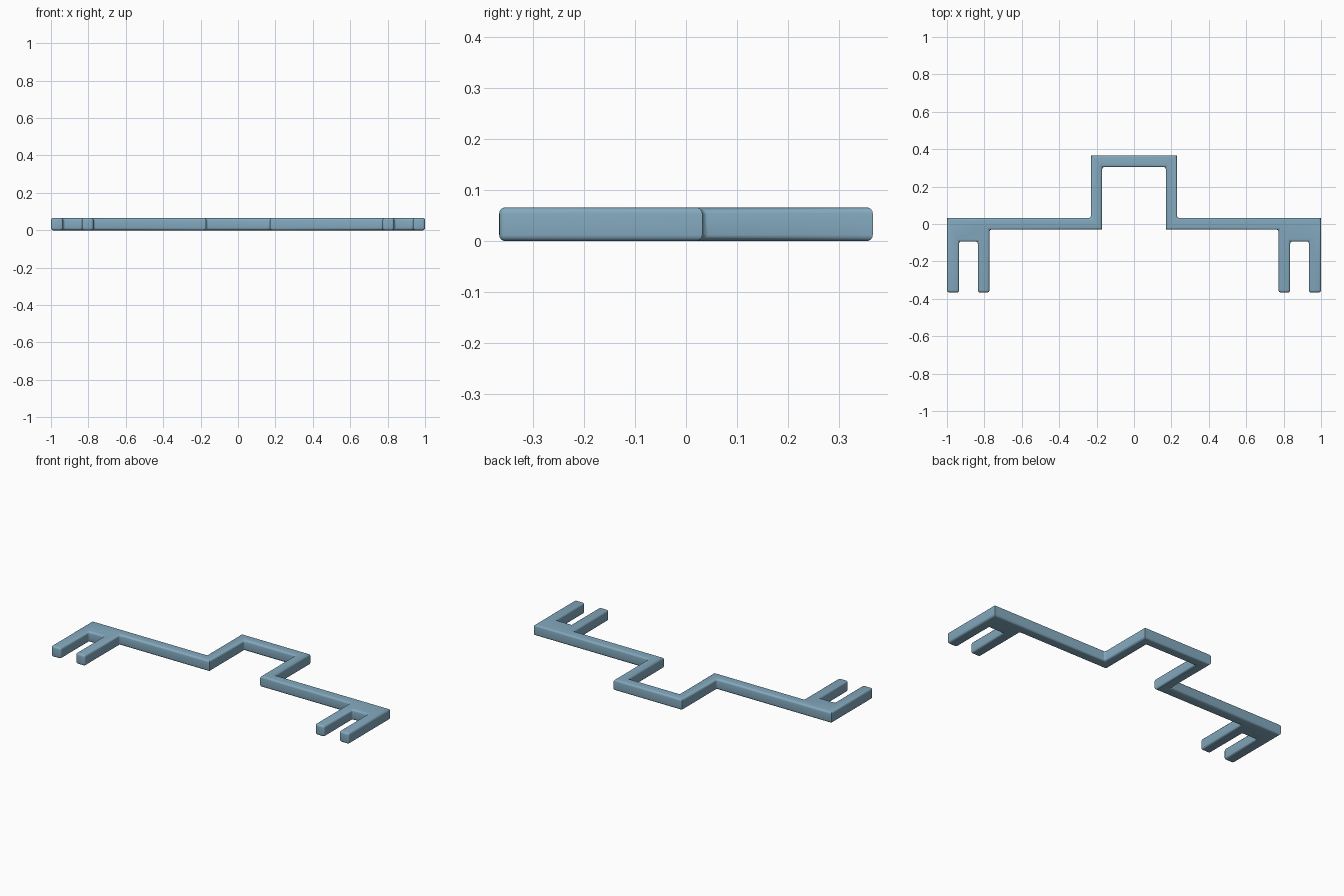
import bpy, bmesh

if "Cube" in bpy.data.objects:
    bpy.data.objects.remove(bpy.data.objects["Cube"])

HEIGHT = 0.066
ROUND = 0.012

# Right half of the plan outline: (x, y, rounded corner?)
half = [
    (0.17, 0.305, 1), (0.17, -0.03, 0),                       # inside of the hump
    (0.773, -0.03, 1), (0.773, -0.366, 1), (0.835, -0.366, 1),  # inner prong
    (0.835, -0.093, 1), (0.935, -0.093, 1),                   # slot
    (0.935, -0.366, 1), (1.0, -0.366, 1),                     # outer prong
    (1.0, 0.032, 0), (0.23, 0.032, 1), (0.23, 0.366, 0),      # back edge and hump
]
outline = half + [(-x, y, r) for x, y, r in reversed(half)]

# Extruded bracket with marked edges to round
bm = bmesh.new()
weight = bm.edges.layers.float.new("bevel_weight_edge")
bottom = [bm.verts.new((x, y, 0)) for x, y, r in outline]
top = [bm.verts.new((x, y, HEIGHT)) for x, y, r in outline]
bm.faces.new(top)
bm.faces.new(bottom[::-1])
n = len(outline)
for i in range(n):
    j = (i + 1) % n
    bm.faces.new((bottom[i], bottom[j], top[j], top[i]))
for i in range(n):
    j = (i + 1) % n
    bm.edges.get((bottom[i], bottom[j]))[weight] = 1.0
    bm.edges.get((top[i], top[j]))[weight] = 1.0
    bm.edges.get((bottom[i], top[i]))[weight] = float(outline[i][2])
bmesh.ops.recalc_face_normals(bm, faces=bm.faces)

mesh = bpy.data.meshes.new("bracket")
bm.to_mesh(mesh)
bm.free()
bracket = bpy.data.objects.new("bracket", mesh)
bpy.context.collection.objects.link(bracket)

# Steel blue finish
blue = bpy.data.materials.new("steel_blue")
blue.diffuse_color = (0.23, 0.40, 0.52, 1)
blue.use_nodes = True
blue.node_tree.nodes["Principled BSDF"].inputs["Base Color"].default_value = blue.diffuse_color
mesh.materials.append(blue)

# Rounded edges
bpy.context.view_layer.objects.active = bracket
bracket.select_set(True)
bevel = bracket.modifiers.new("rounded_edges", 'BEVEL')
bevel.limit_method = 'WEIGHT'
bevel.width = ROUND
bevel.segments = 4
bpy.ops.object.modifier_apply(modifier=bevel.name)
bpy.ops.object.shade_smooth_by_angle()
